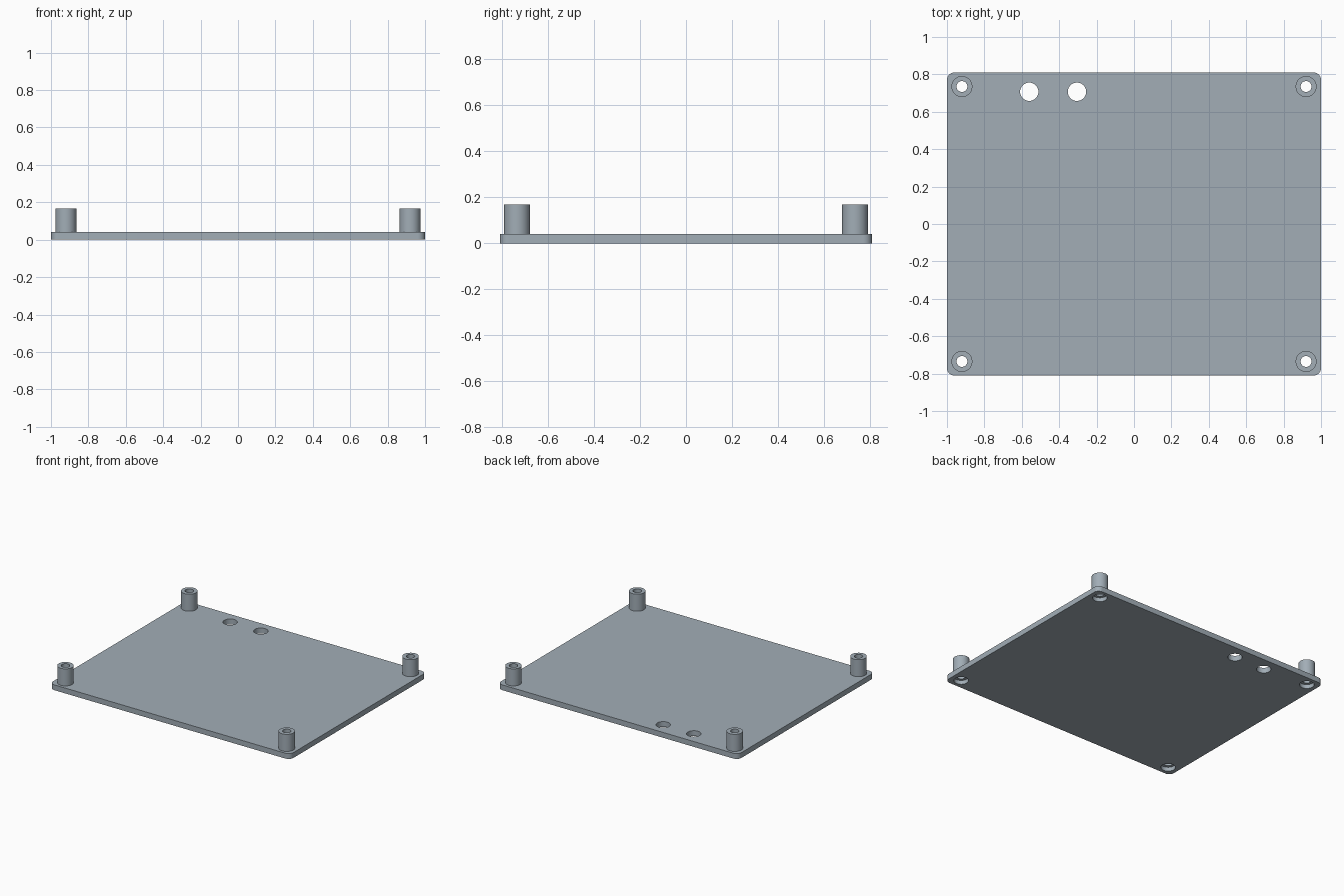
import bpy, bmesh, math

if "Cube" in bpy.data.objects:
    bpy.data.objects.remove(bpy.data.objects["Cube"])

T, TOP = 0.04, 0.168            # plate thickness, post height
W, D, R = 1.0, 0.81, 0.04       # half width, half depth, corner radius
PX, PY = 0.92, 0.735            # post positions

grey = bpy.data.materials.new("blue_grey")
grey.diffuse_color = (0.36, 0.42, 0.47, 1)
grey.use_nodes = True
grey.node_tree.nodes["Principled BSDF"].inputs["Base Color"].default_value = grey.diffuse_color


def prism(name, points, z0, z1):
    """Extrude a closed outline from z0 to z1."""
    bm = bmesh.new()
    face = bm.faces.new([bm.verts.new((x, y, z0)) for x, y in points])
    ext = bmesh.ops.extrude_face_region(bm, geom=[face])
    verts = [v for v in ext["geom"] if isinstance(v, bmesh.types.BMVert)]
    bmesh.ops.translate(bm, verts=verts, vec=(0, 0, z1 - z0))
    bmesh.ops.recalc_face_normals(bm, faces=bm.faces)
    mesh = bpy.data.meshes.new(name)
    bm.to_mesh(mesh)
    bm.free()
    mesh.materials.append(grey)
    obj = bpy.data.objects.new(name, mesh)
    bpy.context.collection.objects.link(obj)
    return obj


def circle(cx, cy, r, n=48):
    return [(cx + r * math.cos(2 * math.pi * i / n),
             cy + r * math.sin(2 * math.pi * i / n)) for i in range(n)]


def combine(target, tool, operation):
    mod = target.modifiers.new("join", 'BOOLEAN')
    mod.operation, mod.object, mod.solver = operation, tool, 'EXACT'
    bpy.context.view_layer.objects.active = target
    bpy.ops.object.modifier_apply(modifier=mod.name)
    bpy.data.objects.remove(tool)


# Base plate with rounded corners
outline = []
for k, (sx, sy) in enumerate([(1, 1), (-1, 1), (-1, -1), (1, -1)]):
    for i in range(9):
        a = math.pi / 2 * (k + i / 8)
        outline.append((sx * (W - R) + R * math.cos(a), sy * (D - R) + R * math.sin(a)))
plate = prism("cover_plate", outline, 0, T)

# Corner posts with a screw hole and a wider screw-head recess underneath
for sx in (-1, 1):
    for sy in (-1, 1):
        x, y = sx * PX, sy * PY
        combine(plate, prism("post", circle(x, y, 0.056), 0.01, TOP), 'UNION')
        combine(plate, prism("screw_hole", circle(x, y, 0.029), -0.1, 0.3), 'DIFFERENCE')
        combine(plate, prism("head_recess", circle(x, y, 0.05), -0.1, 0.03), 'DIFFERENCE')

# Two cable holes near the back edge
for x in (-0.56, -0.305):
    combine(plate, prism("cable_hole", circle(x, 0.707, 0.049), -0.1, 0.3), 'DIFFERENCE')

# Smooth round walls, sharp rims
bpy.ops.object.select_all(action='DESELECT')
plate.select_set(True)
bpy.context.view_layer.objects.active = plate
bpy.ops.object.shade_smooth_by_angle(angle=math.radians(30))
